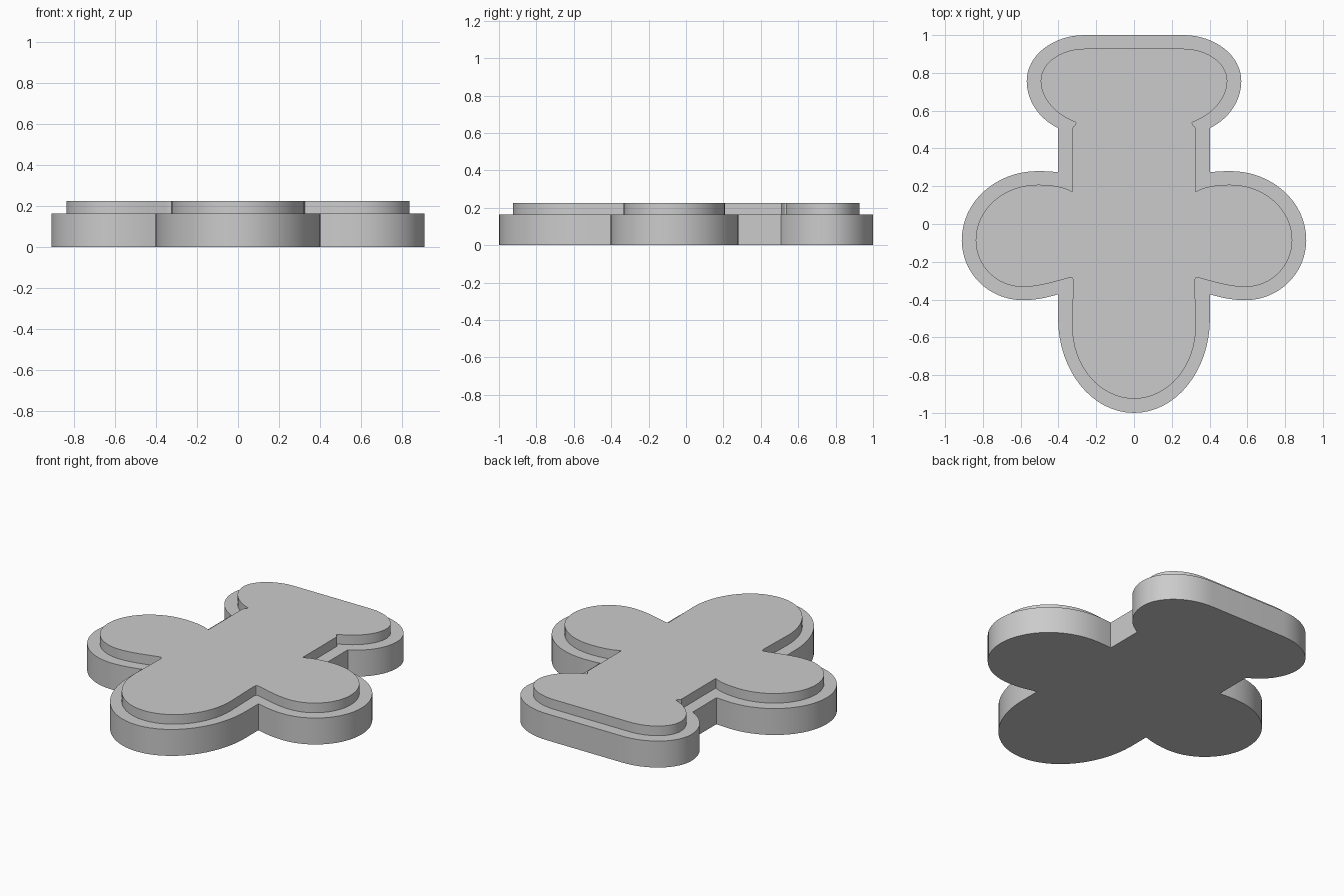
import bpy
import bmesh
import math
from mathutils import Vector
from mathutils.geometry import interpolate_bezier

cube = bpy.data.objects.get("Cube")
if cube:
    bpy.data.objects.remove(cube, do_unlink=True)

# One plain grey material
grey = bpy.data.materials.new("plain grey")
grey.use_nodes = True
colour = (0.6, 0.6, 0.6, 1)
grey.diffuse_color = colour
grey.node_tree.nodes["Principled BSDF"].inputs["Base Color"].default_value = colour


def bezier(a, b, c, d, steps=16):
    return interpolate_bezier(Vector(a), Vector(b), Vector(c), Vector(d), steps + 1)


def arc(start, corner, end):
    """Quarter ellipse that leaves start and reaches end along the corner."""
    s, c, e = Vector(start), Vector(corner), Vector(end)
    return bezier(s, s.lerp(c, 0.5523), e.lerp(c, 0.5523), e)


def slab(name, half, bottom, top):
    """Mirror a half outline across x and extrude it upward."""
    pts = []
    for p in half:
        if not pts or (p - pts[-1]).length > 0.0005:
            pts.append(p)
    pts += [Vector((-p.x, p.y)) for p in reversed(pts) if p.x > 0.001]
    bm = bmesh.new()
    face = bm.faces.new([bm.verts.new((p.x, p.y, bottom)) for p in pts])
    ext = bmesh.ops.extrude_face_region(bm, geom=[face])
    moved = [v for v in ext["geom"] if isinstance(v, bmesh.types.BMVert)]
    bmesh.ops.translate(bm, verts=moved, vec=(0, 0, top - bottom))
    bmesh.ops.recalc_face_normals(bm, faces=bm.faces)
    mesh = bpy.data.meshes.new(name)
    bm.to_mesh(mesh)
    bm.free()
    mesh.materials.append(grey)
    obj = bpy.data.objects.new(name, mesh)
    bpy.context.collection.objects.link(obj)
    bpy.ops.object.select_all(action="DESELECT")
    obj.select_set(True)
    bpy.context.view_layer.objects.active = obj
    bpy.ops.object.shade_smooth_by_angle(angle=math.radians(30))


# Base outline: rounded foot, side lobe, neck, wide head
base = (
    arc((0, -1), (0.402, -1), (0.402, -0.5))
    + bezier((0.402, -0.372), (0.46, -0.39), (0.52, -0.403), (0.59, -0.403))
    + arc((0.59, -0.403), (0.912, -0.403), (0.912, -0.085))
    + arc((0.912, -0.085), (0.912, 0.28), (0.51, 0.28))
    + bezier((0.51, 0.28), (0.47, 0.28), (0.43, 0.277), (0.402, 0.274))
    + bezier((0.402, 0.508), (0.5, 0.555), (0.568, 0.65), (0.568, 0.757))
    + arc((0.568, 0.757), (0.568, 1), (0.26, 1))
)
slab("base", base, 0, 0.165)

# Raised panel: the same shape inset, with small nicks at the inner corners
panel = (
    arc((0, -0.925), (0.328, -0.925), (0.328, -0.54))
    + bezier((0.322, -0.31), (0.322, -0.285), (0.328, -0.282), (0.34, -0.284), 4)
    + bezier((0.34, -0.284), (0.42, -0.305), (0.5, -0.333), (0.59, -0.333))
    + arc((0.59, -0.333), (0.838, -0.333), (0.838, -0.085))
    + arc((0.838, -0.085), (0.838, 0.208), (0.51, 0.208))
    + bezier((0.51, 0.208), (0.44, 0.208), (0.37, 0.198), (0.325, 0.17))
    + bezier((0.325, 0.51), (0.32, 0.52), (0.305, 0.525), (0.308, 0.538), 4)
    + bezier((0.308, 0.538), (0.42, 0.58), (0.494, 0.67), (0.494, 0.757))
    + arc((0.494, 0.757), (0.494, 0.928), (0.26, 0.928))
)
slab("raised_panel", panel, 0.16, 0.225)
